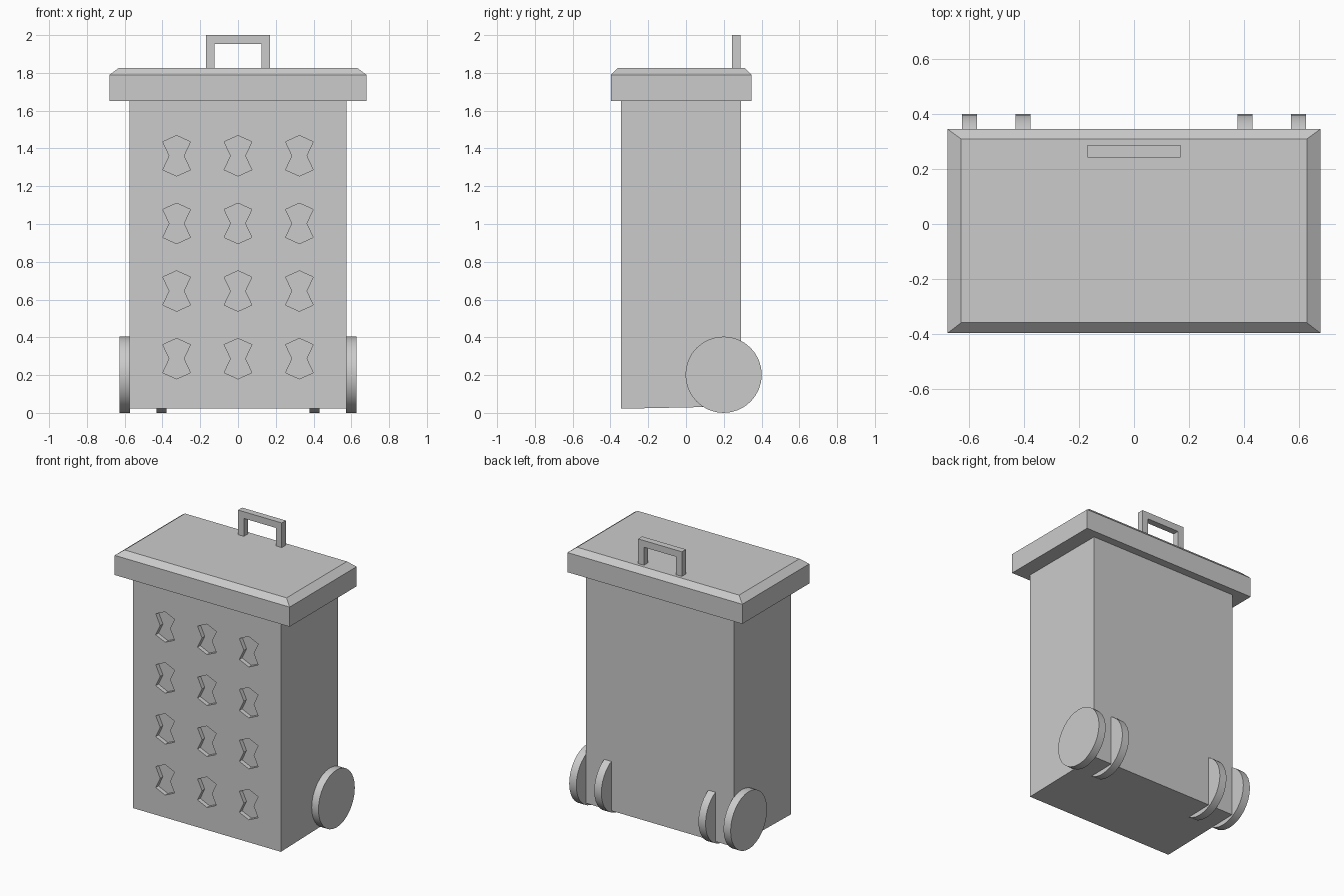
import bpy, bmesh, math
from mathutils import Matrix

if "Cube" in bpy.data.objects:
    bpy.data.objects.remove(bpy.data.objects["Cube"])


def link(name, bm):
    bmesh.ops.recalc_face_normals(bm, faces=bm.faces)
    me = bpy.data.meshes.new(name)
    bm.to_mesh(me)
    bm.free()
    ob = bpy.data.objects.new(name, me)
    bpy.context.collection.objects.link(ob)
    return ob


def box(bm, lo, hi):
    size = [h - l for l, h in zip(lo, hi)]
    mid = [(h + l) / 2 for l, h in zip(lo, hi)]
    return bmesh.ops.create_cube(
        bm, size=1, matrix=Matrix.Translation(mid) @ Matrix.Diagonal((*size, 1)))["verts"]


def prism(bm, profile, y0, y1):
    """Extrude an (x, z) outline from y0 to y1."""
    face = bm.faces.new([bm.verts.new((x, y0, z)) for x, z in profile])
    ext = bmesh.ops.extrude_face_region(bm, geom=[face], use_keep_orig=True)["geom"]
    for v in ext:
        if isinstance(v, bmesh.types.BMVert):
            v.co.y = y1


# Body, with the underside rising slightly to the back
bm = bmesh.new()
for v in box(bm, (-0.575, -0.345, 0.022), (0.575, 0.29, 1.66)):
    if v.co.z < 1 and v.co.y > 0:
        v.co.z = 0.035
body = link("bin_body", bm)

# Grid of shallow waisted recesses on the front
half = [(0, 0.107), (0.073, 0.074), (0.038, 0), (0.073, -0.074), (0, -0.107)]
outline = half + [(-x, z) for x, z in half[-2:0:-1]]
bm = bmesh.new()
for cx in (-0.325, 0, 0.325):
    for row in range(4):
        cz = 0.287 + row * 0.358
        prism(bm, [(cx + x, cz + z) for x, z in outline], -0.45, -0.315)
cutter = link("recess_cutter", bm)
cutter.hide_render = True
mod = body.modifiers.new("recesses", "BOOLEAN")
mod.operation = "DIFFERENCE"
mod.solver = "EXACT"
mod.object = cutter
bpy.context.view_layer.objects.active = body
bpy.ops.object.modifier_apply(modifier=mod.name)
bpy.data.objects.remove(cutter)

# Overhanging lid with a chamfered top rim
bm = bmesh.new()
box(bm, (-0.68, -0.398, 1.652), (0.68, 0.346, 1.79))
top = max(bm.faces, key=lambda f: f.calc_center_median().z)
ext = bmesh.ops.extrude_discrete_faces(bm, faces=[top])["faces"][0]
for v in ext.verts:
    v.co.x = math.copysign(0.63, v.co.x)
    v.co.y = 0.31 if v.co.y > 0 else -0.36
    v.co.z = 1.827
link("lid", bm)

# Upright handle loop at the back of the lid
bm = bmesh.new()
prism(bm, [(-0.17, 1.82), (-0.17, 2.0), (0.17, 2.0), (0.17, 1.82),
           (0.125, 1.82), (0.125, 1.953), (-0.125, 1.953), (-0.125, 1.82)], 0.243, 0.288)
link("lid_handle", bm)

# Two pairs of wheels
for side, sx in (("left", -1), ("right", 1)):
    for part, cx, width in (("outer", 0.6, 0.055), ("inner", 0.405, 0.055)):
        bpy.ops.mesh.primitive_cylinder_add(
            vertices=32, radius=0.202, depth=width,
            location=(sx * cx, 0.199, 0.202), rotation=(0, math.pi / 2, 0))
        bpy.context.object.name = f"{side}_{part}_wheel"
        bpy.ops.object.shade_smooth_by_angle()
